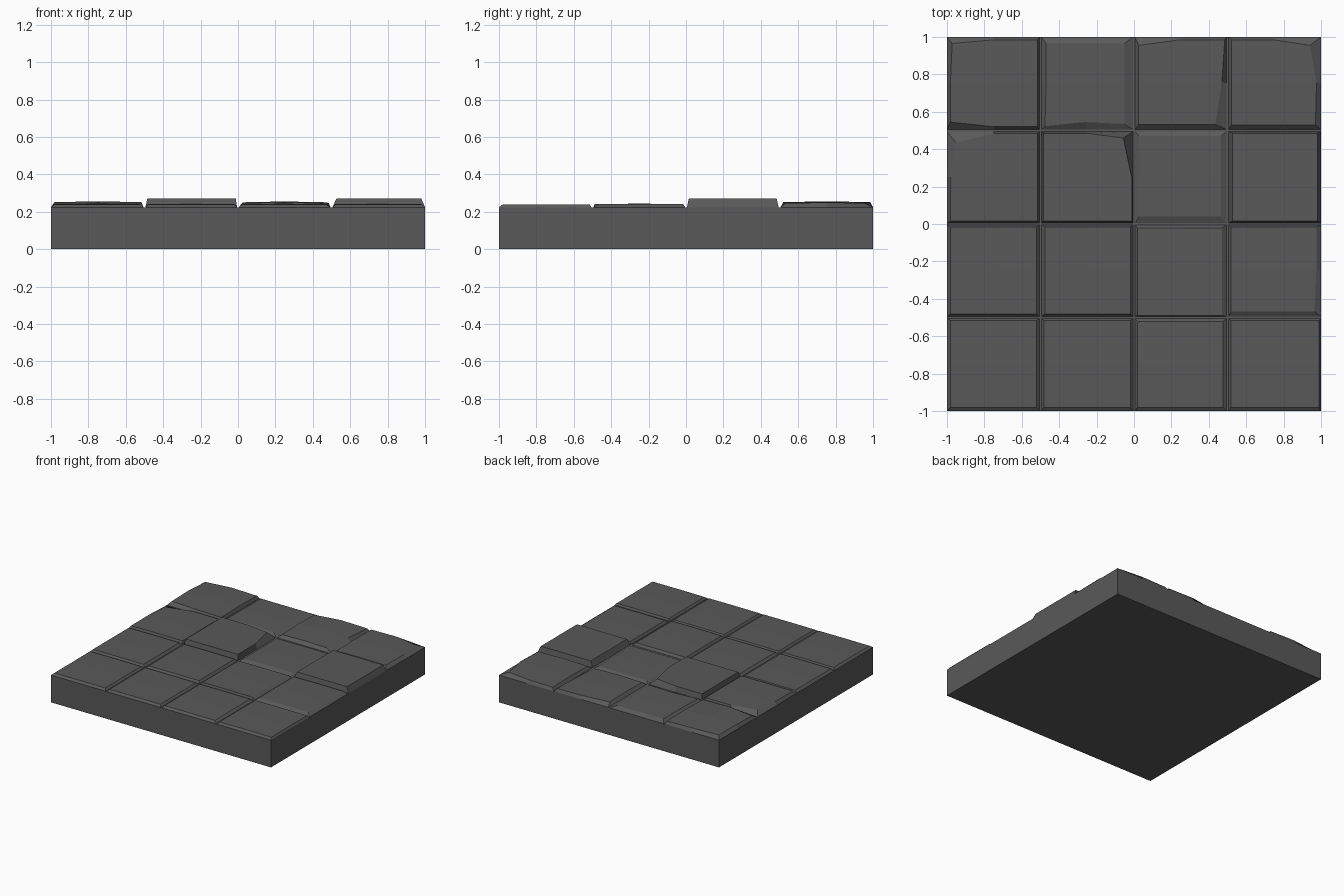
import bpy
import bmesh

cube = bpy.data.objects.get("Cube")
if cube:
    bpy.data.objects.remove(cube, do_unlink=True)

stone = bpy.data.materials.new("dark_grey_stone")
stone.use_nodes = True
GREY = (0.1, 0.1, 0.1, 1)
stone.diffuse_color = GREY
stone.node_tree.nodes["Principled BSDF"].inputs["Base Color"].default_value = GREY

CELL = 0.5
BODY_TOP = 0.224
GROOVE = 0.005


def finish(bm, name):
    bmesh.ops.recalc_face_normals(bm, faces=bm.faces)
    mesh = bpy.data.meshes.new(name)
    bm.to_mesh(mesh)
    bm.free()
    mesh.materials.append(stone)
    obj = bpy.data.objects.new(name, mesh)
    bpy.context.collection.objects.link(obj)
    return obj


# Solid slab under the tiles
bm = bmesh.new()
bmesh.ops.create_cube(bm, size=1)
for v in bm.verts:
    v.co = (v.co.x * 2, v.co.y * 2, (v.co.z + 0.5) * BODY_TOP)
finish(bm, "slab")

# Tile insets: left, right, front, back edges of the worn top
DEFAULT = dict(l=0.018, r=0.02, f=0.02, b=0.015, z=0.238, dome=0.002)
ROW_Z = [0.238, 0.241, 0.247, 0.246]
SPECIAL = {
    (2, 0): dict(r=0.025, b=0.02),
    (3, 0): dict(r=0.01),
    (0, 1): dict(r=0.022),
    (1, 1): dict(l=0.023),
    (2, 1): dict(r=0.03, f=0.012, b=0.022),
    (3, 1): dict(r=0.025, f=0.032),
    (0, 2): dict(r=0.015, f=0.015),
    (1, 2): dict(l=0.015, r=0.012, f=0.015, z=0.27, dome=0),
    (2, 2): dict(l=0.027, r=0.035, f=0.04, b=0.03, z=0.238),
    (3, 2): dict(l=0.026, f=0.015, z=0.27, dome=0),
    (0, 3): dict(r=0.017, dome=0.01),
    (1, 3): dict(l=0.03, r=0.052, f=0.035, b=0.035, z=0.243),
    (2, 3): dict(l=0.025, r=0.03, f=0.032, dome=0.009),
    (3, 3): dict(l=0.022, r=0.03, f=0.03, dome=0.007),
}

# Chipped points: tile -> {(side x, side y): (shift x, shift y)}
CHIPS = {
    (3, 1): {(1, -1): (-0.01, 0)},
    (0, 2): {(-1, 1): (0.03, -0.05)},
    (1, 2): {(1, 1): (-0.045, -0.025)},
    (0, 3): {(-1, -1): (0, 0.025), (-1, 1): (0.01, -0.02)},
    (1, 3): {(0, -1): (0, 0.01), (-1, -1): (-0.006, -0.012)},
    (2, 3): {(1, -1): (-0.035, 0), (-1, 1): (0, -0.03), (1, 1): (0.015, 0)},
    (3, 3): {(1, 1): (-0.03, -0.03), (1, 0): (0.006, 0)},
}
RING = [(-1, -1), (0, -1), (1, -1), (1, 0), (1, 1), (0, 1), (-1, 1), (-1, 0)]


def between(side, low, high):
    return (low, (low + high) / 2, high)[side + 1]


def make_tile(col, row):
    p = {**DEFAULT, "z": ROW_Z[row], **SPECIAL.get((col, row), {})}
    chips = CHIPS.get((col, row), {})
    x0, y0 = col * CELL - 1, row * CELL - 1
    x1, y1 = x0 + CELL, y0 + CELL
    bm = bmesh.new()
    top, foot = {}, []
    for i in (-1, 0, 1):
        for j in (-1, 0, 1):
            dx, dy = chips.get((i, j), (0, 0))
            lift = p["dome"] * (1 - (abs(i) + abs(j)) / 2)
            top[i, j] = bm.verts.new((between(i, x0 + p["l"], x1 - p["r"]) + dx,
                                      between(j, y0 + p["f"], y1 - p["b"]) + dy,
                                      p["z"] + lift))
    # Outer edges stay flush with the slab, inner ones leave a groove
    gaps = [GROOVE * (n > 0) for n in (col, 3 - col, row, 3 - row)]
    for i, j in RING:
        foot.append(bm.verts.new((between(i, x0 + gaps[0], x1 - gaps[1]),
                                  between(j, y0 + gaps[2], y1 - gaps[3]), BODY_TOP)))
    for i in (-1, 0):
        for j in (-1, 0):
            bm.faces.new([top[i, j], top[i + 1, j], top[i + 1, j + 1], top[i, j + 1]])
    for k in range(8):
        n = (k + 1) % 8
        bm.faces.new([foot[k], foot[n], top[RING[n]], top[RING[k]]])
    bm.faces.new(foot[::-1])
    finish(bm, f"tile_row{row + 1}_column{col + 1}")


# Four by four worn paving tiles
for row in range(4):
    for col in range(4):
        make_tile(col, row)
